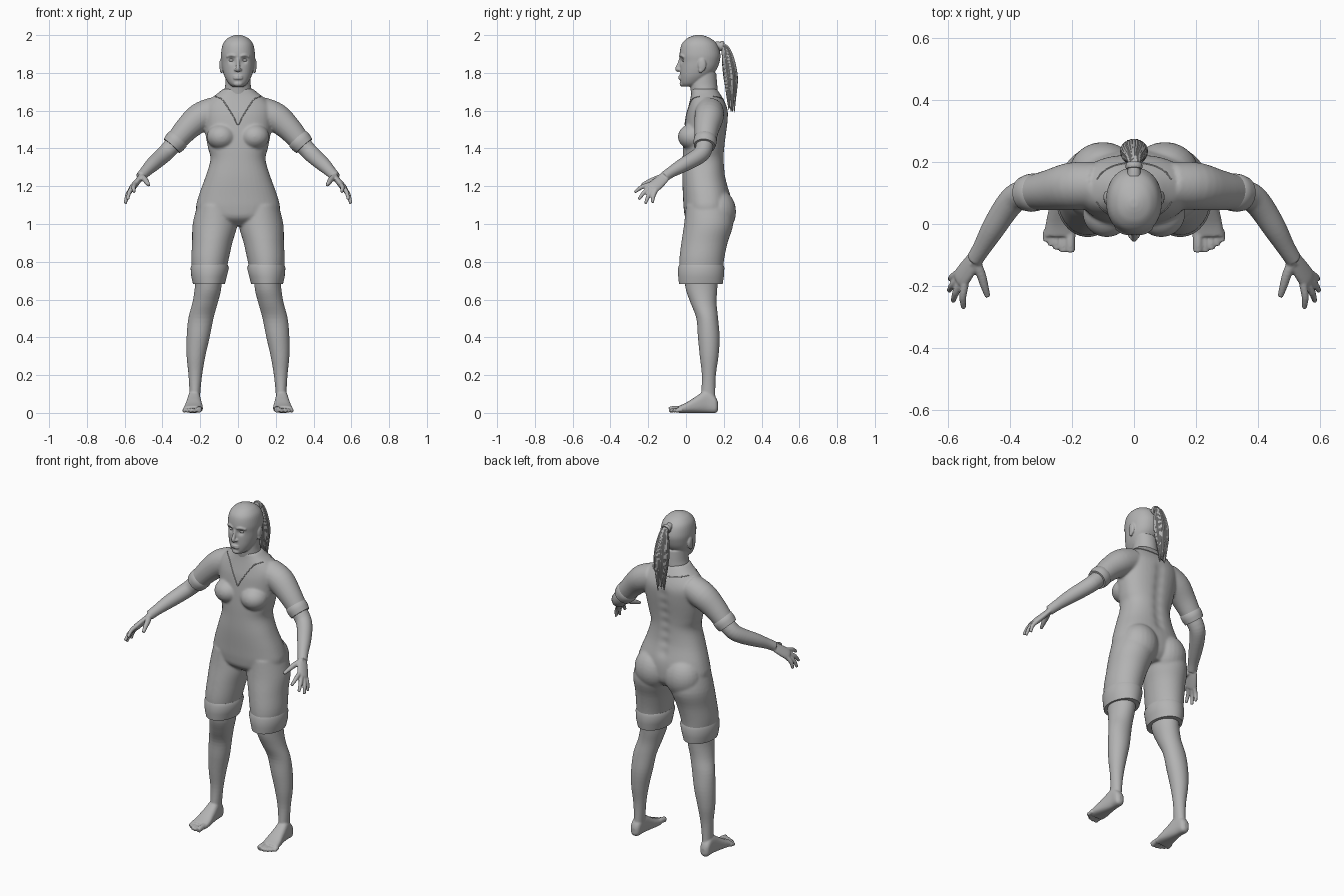
import bpy, bmesh, math, random
from mathutils import Vector, Matrix

if "Cube" in bpy.data.objects:
    bpy.data.objects.remove(bpy.data.objects["Cube"], do_unlink=True)

grey = bpy.data.materials.new("plain_grey")
grey.use_nodes = True
grey.diffuse_color = (0.45, 0.45, 0.45, 1)
for node in grey.node_tree.nodes:
    if node.type == 'BSDF_PRINCIPLED':
        node.inputs["Base Color"].default_value = grey.diffuse_color
        node.inputs["Roughness"].default_value = 0.7

BOTH, ONE = (1, -1), (1,)


def smooth_rows(rows, steps):
    """Spline interpolation through rows of numbers."""
    out = []
    for i in range(len(rows) - 1):
        a, b, c, d = (rows[min(max(i + k, 0), len(rows) - 1)] for k in (-1, 0, 1, 2))
        for s in range(steps):
            t = s / steps
            out.append([q + 0.5 * t * (r - p + t * (2*p - 5*q + 4*r - e + t * (3*(q - r) + e - p)))
                        for p, q, r, e in zip(a, b, c, d)])
    return out + [list(rows[-1])]


def loft(bm, rings, sides):
    for s in sides:
        loops = [[bm.verts.new((s * p.x, p.y, p.z)) for p in ring] for ring in rings]
        n = len(loops[0])
        for a, b in zip(loops, loops[1:]):
            for i in range(n):
                bm.faces.new((a[i], a[(i + 1) % n], b[(i + 1) % n], b[i]))
        bm.faces.new(loops[0])
        bm.faces.new(loops[-1])


def column(bm, rows, sides=BOTH, axis='z', power=2.0, steps=4, n=40):
    """Stack of ovals: (level, x min, x max, other min, other max)."""
    rings = []
    for t, x0, x1, b0, b1 in smooth_rows(rows, steps):
        ring = []
        for i in range(n):
            c, s = math.cos(math.tau * i / n), math.sin(math.tau * i / n)
            c = math.copysign(abs(c) ** (2 / power), c)
            s = math.copysign(abs(s) ** (2 / power), s)
            x, b = (x0 + x1) / 2 + c * (x1 - x0) / 2, (b0 + b1) / 2 + s * (b1 - b0) / 2
            ring.append(Vector((x, b, t) if axis == 'z' else (x, t, b)))
        rings.append(ring)
    loft(bm, rings, sides)


def centred(bm, rows, **kw):
    column(bm, [(z, -w, w, y0, y1) for z, w, y0, y1 in rows], sides=ONE, **kw)


def tube(bm, rows, sides=BOTH, ref=(0.3, 1, 0.2), flat=1.0, steps=4, n=16):
    """Round limb: (x, y, z, radius); flat thins it across the ref direction."""
    rows = smooth_rows(rows, steps)
    pts = [Vector(r[:3]) for r in rows]
    rings = []
    for i, p in enumerate(pts):
        t = (pts[min(i + 1, len(pts) - 1)] - pts[max(i - 1, 0)]).normalized()
        u = Vector(ref)
        u = (u - t * u.dot(t)).normalized()
        v = t.cross(u) * flat
        r = rows[i][3]
        rings.append([p + r * (u * math.cos(math.tau * k / n) + v * math.sin(math.tau * k / n))
                      for k in range(n)])
    loft(bm, rings, sides)


def ball(bm, pos, size, sides=BOTH):
    for s in sides:
        m = Matrix.Translation((s * pos[0], pos[1], pos[2])) @ Matrix.Diagonal((*size, 1))
        bmesh.ops.create_uvsphere(bm, u_segments=24, v_segments=16, radius=1, matrix=m)


def finish(name, bm, voxel=0, relax=5, dents=()):
    """Turn the parts into one object, fused into a single skin if voxel is set."""
    bmesh.ops.recalc_face_normals(bm, faces=bm.faces)
    me = bpy.data.meshes.new(name)
    bm.to_mesh(me)
    bm.free()
    ob = bpy.data.objects.new(name, me)
    bpy.context.scene.collection.objects.link(ob)
    if voxel:
        mod = ob.modifiers.new("fuse", 'REMESH')
        mod.mode, mod.voxel_size = 'VOXEL', voxel
        mod = ob.modifiers.new("relax", 'SMOOTH')
        mod.factor, mod.iterations = 0.5, relax
        dg = bpy.context.evaluated_depsgraph_get()
        me = bpy.data.meshes.new_from_object(ob.evaluated_get(dg))
        ob.modifiers.clear()
        ob.data = me
    for pos, radius, push in dents:
        for s in BOTH if pos[0] else ONE:
            c = Vector((s * pos[0], pos[1], pos[2]))
            for v in me.vertices:
                d = (v.co - c).length / radius
                if d < 3:
                    v.co.y += push * math.exp(-d * d)
    me.materials.clear()
    me.materials.append(grey)
    me.shade_smooth()
    if not voxel:
        me.set_sharp_from_angle(angle=math.radians(40))
    return ob


# Body suit: torso, bust, seat, thighs and upper sleeves
bm = bmesh.new()
centred(bm, [(.99, .1, .05, .2), (1.03, .19, .0, .232), (1.08, .222, -.012, .24),
             (1.15, .208, -.016, .235), (1.25, .172, -.02, .21), (1.34, .146, -.018, .203),
             (1.4, .158, -.016, .205), (1.46, .17, -.012, .212), (1.52, .178, -.006, .22),
             (1.58, .185, .002, .224), (1.62, .18, .012, .216), (1.66, .148, .022, .198),
             (1.69, .11, .028, .18), (1.715, .08, .03, .163)], power=2.3)
column(bm, [(1.1, .02, .215, .0, .235), (1.0, .004, .24, -.01, .25), (.9, .03, .243, -.025, .22),
            (.8, .052, .247, -.036, .2), (.69, .075, .235, -.033, .19)])
ball(bm, (.088, .035, 1.462), (.078, .078, .068))
ball(bm, (.1, .165, 1.065), (.11, .1, .12))
tube(bm, [(.12, .125, 1.6, .075), (.2, .122, 1.565, .077), (.27, .11, 1.505, .066),
          (.34, .1, 1.425, .054)], n=32)
suit = finish("body_suit", bm, voxel=.007, relax=6,
              dents=[((0, .21, 1.2 + .06 * i), .03, -.008) for i in range(7)])

# Turned hems on the shorts and sleeves
bm = bmesh.new()
column(bm, [(.785, .055, .245, -.035, .197), (.768, .048, .251, -.042, .203),
            (.72, .06, .247, -.041, .2), (.682, .07, .238, -.037, .194)], steps=1, n=48)
finish("shorts_hems", bm)
bm = bmesh.new()
tube(bm, [(.311, .104, 1.458, .053), (.318, .103, 1.45, .061), (.335, .1, 1.431, .061),
          (.351, .098, 1.413, .056)], steps=1, n=32)
finish("sleeve_hems", bm)

# Neckline piping laid on the suit surface
bm = bmesh.new()


def piping(points, side, sides):
    path = []
    for x, z in smooth_rows(points, 5):
        hit, loc, _, _ = suit.ray_cast(Vector((x, side * 2, z)), Vector((0, -side, 0)))
        if hit:
            path.append((*loc, .003))
    if len(path) > 2:
        tube(bm, path, sides=sides, ref=(.1, 1, .3), steps=1, n=8)


piping([(.12, 1.675), (.085, 1.66), (.05, 1.61), (.02, 1.56), (.002, 1.525)], -1, BOTH)
piping([(-.12, 1.675), (-.06, 1.665), (0, 1.66), (.06, 1.665), (.12, 1.675)], 1, ONE)
finish("neckline", bm)

# Head with neck, nose, brow, lips, eyes and ears
bm = bmesh.new()
centred(bm, [(1.728, .03, -.018, .05), (1.745, .05, -.028, .085), (1.78, .071, -.032, .13),
             (1.82, .083, -.032, .163), (1.86, .088, -.031, .178), (1.9, .09, -.034, .182),
             (1.95, .081, -.024, .166), (1.98, .059, .002, .135), (1.994, .035, .03, .105),
             (2.001, .012, .055, .08)], power=2.15)
centred(bm, [(1.64, .072, .035, .16), (1.7, .073, .026, .167), (1.74, .067, .022, .165),
             (1.8, .064, .03, .16)])
tube(bm, [(0, -.028, 1.875, .008), (0, -.038, 1.845, .009), (0, -.046, 1.822, .012),
          (0, -.036, 1.812, .011)], sides=ONE, ref=(1, 0, 0))
ball(bm, (.012, -.034, 1.817), (.009, .012, .008))
for z, h in ((1.781, .006), (1.771, .007)):
    ball(bm, (0, -.029, z), (.026, .012, h), ONE)
ball(bm, (0, -.018, 1.742), (.025, .016, .015), ONE)
tube(bm, [(.012, -.03, 1.888, .007), (.035, -.026, 1.894, .008), (.06, -.01, 1.885, .006)])
ball(bm, (.089, .085, 1.842), (.01, .022, .036))
ball(bm, (.088, .078, 1.815), (.009, .012, .016))
finish("head", bm, voxel=.004, relax=4,
       dents=[((.034, -.025, 1.866), .015, .012), ((.1, .083, 1.845), .012, .003)])
bm = bmesh.new()
ball(bm, (.034, -.007, 1.867), (.016, .014, .009))
finish("eyes", bm)

# Forearms and hands
bm = bmesh.new()
tube(bm, [(.325, .102, 1.44, .047), (.375, .09, 1.385, .045), (.41, .055, 1.352, .043),
          (.455, -.015, 1.312, .038), (.49, -.075, 1.277, .03), (.515, -.115, 1.25, .027)], n=24)
across = (.025, .04, -.032)
tube(bm, [(.505, -.1, 1.26, .026), (.53, -.135, 1.228, .034), (.556, -.172, 1.196, .037),
          (.563, -.183, 1.186, .032)], ref=across, flat=.48)
fingers = [((.546, -.195, 1.208), (.55, -.272, 1.168)), ((.557, -.187, 1.193), (.584, -.25, 1.13)),
           ((.565, -.175, 1.182), (.597, -.215, 1.108)), ((.57, -.16, 1.178), (.594, -.178, 1.112))]
for base, tip in fingers:
    mid = [(a + b) / 2 + k for a, b, k in zip(base, tip, (.005, -.003, .006))]
    tube(bm, [(*base, .013), (*mid, .0115), (*tip, .008)])
tube(bm, [(.515, -.12, 1.25, .018), (.495, -.16, 1.238, .016), (.483, -.2, 1.222, .013),
          (.472, -.235, 1.205, .009)])
finish("forearms_and_hands", bm, voxel=.0045, relax=3)

# Lower legs, feet and toes
bm = bmesh.new()
column(bm, [(.72, .085, .225, -.01, .17), (.65, .09, .23, .0, .165), (.58, .108, .242, .025, .162),
            (.5, .13, .263, .055, .17), (.4, .15, .272, .063, .178), (.3, .173, .272, .073, .172),
            (.2, .19, .262, .084, .158), (.1, .2, .257, .08, .155), (.04, .202, .26, .075, .158)])
column(bm, [(.17, .222, .246, .015, .055), (.155, .206, .262, 0, .085), (.11, .2, .265, 0, .12),
            (.05, .192, .275, 0, .085), (0, .186, .285, 0, .054), (-.04, .188, .29, 0, .036)],
       axis='y', power=2.6)
for x, y, r in ((.206, -.09, .016), (.23, -.09, .011), (.25, -.082, .011),
                (.268, -.07, .0105), (.284, -.056, .0105)):
    tube(bm, [(x, -.02, r + .006, r), (x, y + .028, r + .005, r), (x, y, r, r)], ref=(1, 0, 0))
finish("lower_legs_and_feet", bm, voxel=.005, relax=3)

# Ponytail: a core with loose strands around it
random.seed(4)
bm = bmesh.new()
tube(bm, [(0, .155, 1.945, .022), (0, .2, 1.935, .02), (0, .222, 1.86, .03), (0, .235, 1.77, .033),
          (0, .24, 1.69, .022), (0, .24, 1.61, .006)], sides=ONE)
for i in range(24):
    a = math.tau * i / 24
    dx, dy = .032 * math.cos(a), .026 * math.sin(a)
    end = random.uniform(1.585, 1.68)
    tube(bm, [(dx * .3, .165, 1.948 + dy * .3, .006), (dx * .5, .208 + dy * .4, 1.938, .007),
              (dx, .225 + dy, 1.86, .009), (dx * 1.1, .238 + dy * 1.1, 1.76, .009),
              (dx * .6, .242 + dy * .6, end, .002)], sides=ONE, n=8)
finish("ponytail", bm)
bm = bmesh.new()
tube(bm, [(0, .178, 1.945, .025), (0, .186, 1.943, .028), (0, .196, 1.94, .025)], sides=ONE,
     ref=(1, 0, 0), steps=2)
finish("hair_tie", bm)
